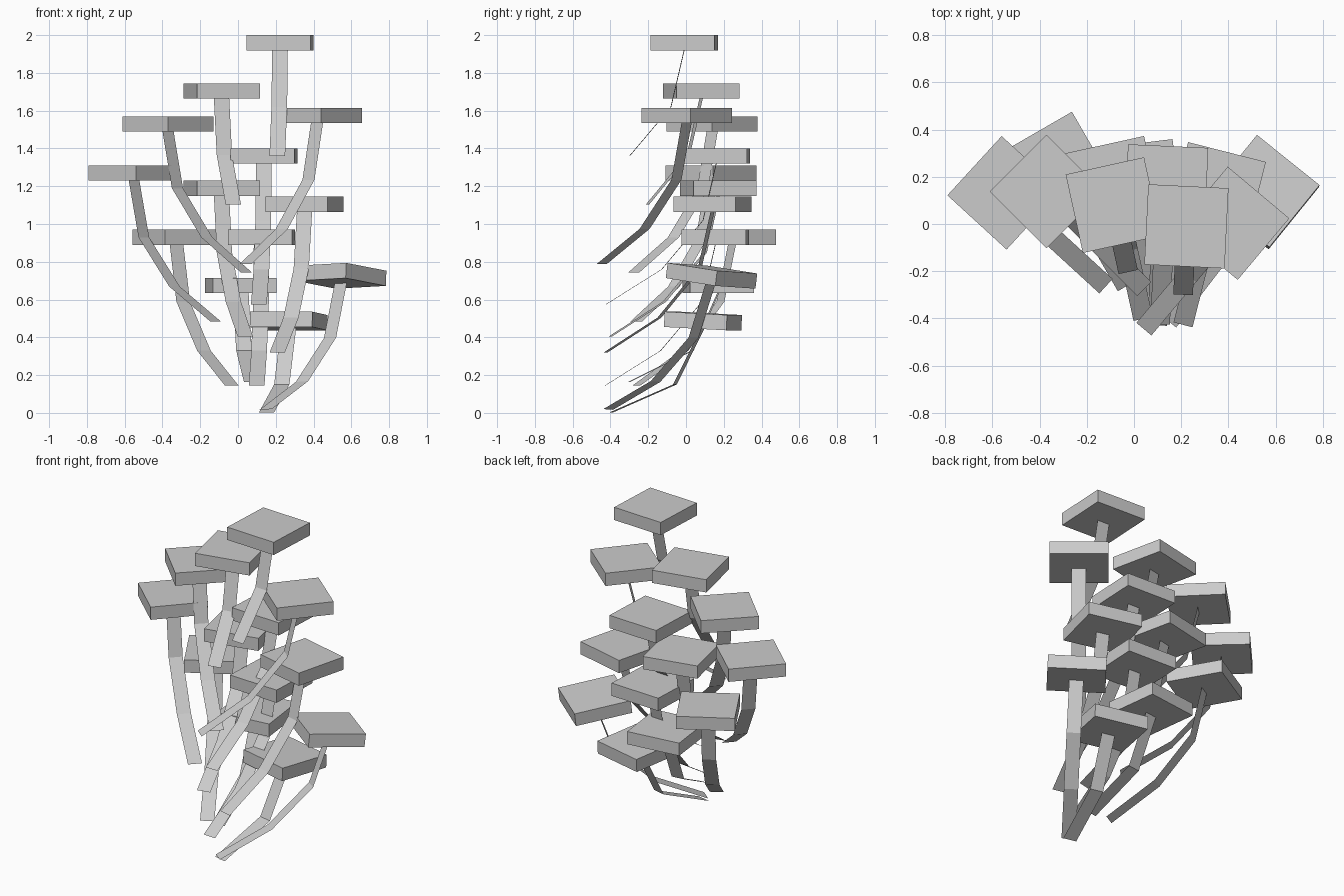
import bpy
from math import radians
from mathutils import Matrix, Vector

if "Cube" in bpy.data.objects:
    bpy.data.objects.remove(bpy.data.objects["Cube"])

SIZE, THICK, STEM_W = 0.34, 0.081, 0.083

# Stem side profiles: (distance forward, drop) below the cap underside
LONG = [(0, 0), (0.07, 0.30), (0.29, 0.56), (0.585, 0.745)]
MEDIUM = LONG[:3]
SHORT = [(0, 0), (0.135, 0.303), (0.475, 0.47)]

# Each mushroom: x, y, top z, yaw, stem profile, tilt about local x, tilt about local y
MUSHROOMS = [
    (0.222, -0.01, 2.00, -2.8, MEDIUM, 0, 0),
    (-0.087, 0.08, 1.745, 12.4, MEDIUM, 0, 0),
    (0.418, 0.003, 1.615, -40, LONG, 0, 0),
    (-0.37, 0.138, 1.57, 45, LONG, 0, 0),
    (0.137, 0.16, 1.40, -2.6, LONG, 0, 0),
    (-0.55, 0.132, 1.31, 47.5, LONG, 0, 0),
    (-0.087, 0.17, 1.23, 12.4, LONG, 0, 0),
    (0.352, 0.14, 1.145, -14.3, LONG, 0, 0),
    (-0.325, 0.243, 0.97, 30, LONG, 0, 0),
    (0.125, 0.155, 0.97, -2.6, LONG, 0, 0),
    (0.015, 0.17, 0.715, 7, SHORT, 0, 0),
    (0.547, 0.14, 0.766, -39, LONG, -7, -2.5),
    (0.268, 0.092, 0.527, -13.5, SHORT, -3, 0),
]


def add_mesh(name, verts, faces, matrix):
    mesh = bpy.data.meshes.new(name)
    mesh.from_pydata([matrix @ Vector(v) for v in verts], [], faces)
    mesh.update()
    obj = bpy.data.objects.new(name, mesh)
    bpy.context.collection.objects.link(obj)
    return obj


def add_cap(name, matrix):
    # Square slab hanging below the local origin
    bpy.ops.mesh.primitive_cube_add(size=1)
    obj = bpy.context.object
    obj.name = name
    obj.data.transform(matrix @ Matrix.Translation((0, 0, -THICK / 2))
                       @ Matrix.Diagonal((SIZE, SIZE, THICK, 1)))


def add_stem(name, profile, matrix):
    # Flat ribbon curving down and forward from the cap underside
    verts = [(s * STEM_W / 2, -out, -THICK - drop)
             for out, drop in profile for s in (-1, 1)]
    faces = [(2 * i, 2 * i + 2, 2 * i + 3, 2 * i + 1)
             for i in range(len(profile) - 1)]
    add_mesh(name, verts, faces, matrix)


for i, (x, y, z, yaw, profile, tx, ty) in enumerate(MUSHROOMS, 1):
    m = (Matrix.Translation((x, y, z))
         @ Matrix.Rotation(radians(yaw), 4, 'Z')
         @ Matrix.Rotation(radians(tx), 4, 'X')
         @ Matrix.Rotation(radians(ty), 4, 'Y'))
    add_cap(f"mushroom_cap_{i:02d}", m)
    add_stem(f"mushroom_stem_{i:02d}", profile, m)
